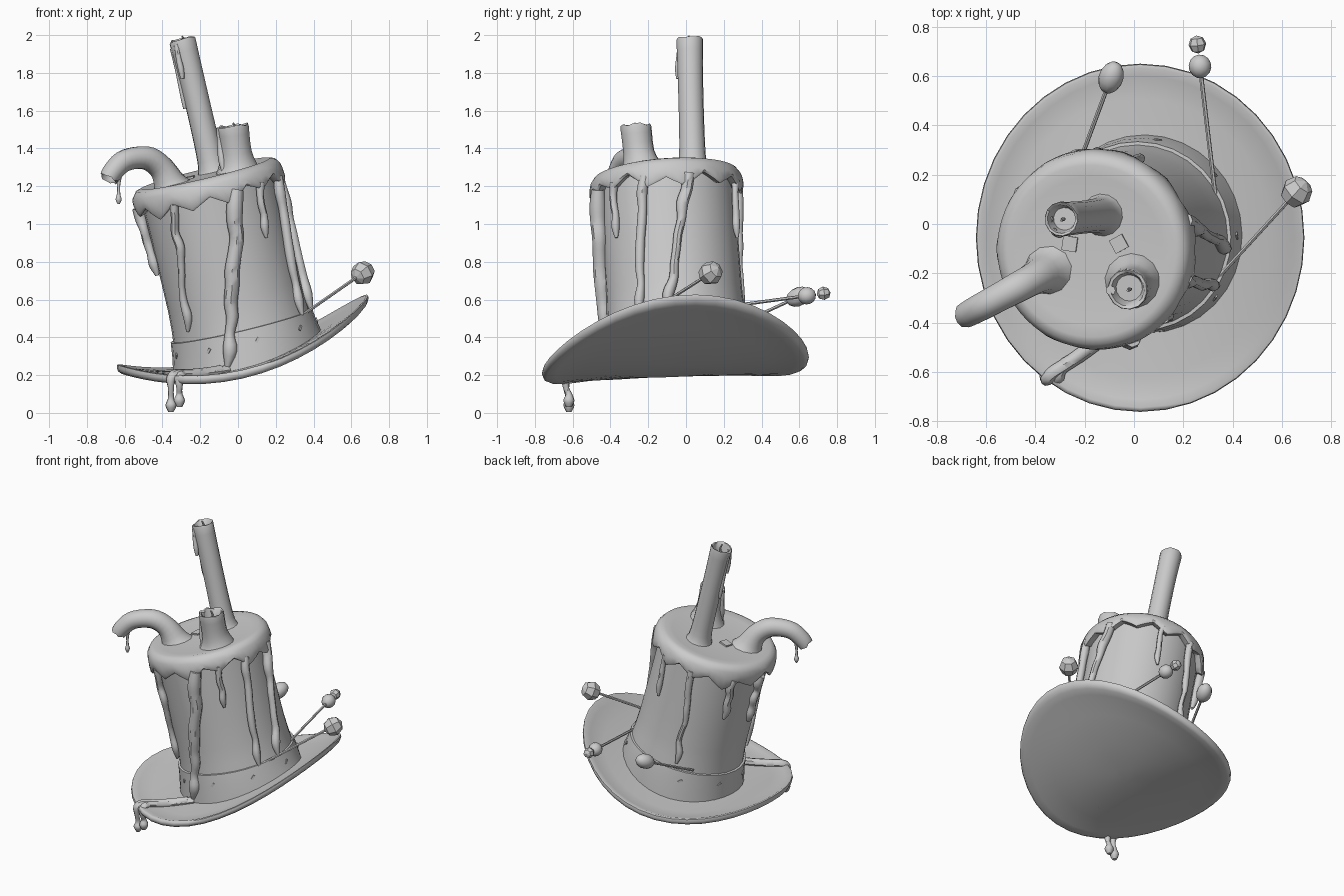
import bpy, bmesh, math, random
from mathutils import Vector, Matrix

if "Cube" in bpy.data.objects:
    bpy.data.objects.remove(bpy.data.objects["Cube"])

random.seed(4)
TAU = math.tau
wax = bpy.data.materials.new("warm_grey")
wax.diffuse_color = (0.6, 0.6, 0.6, 1)
wax.use_nodes = True
wax.node_tree.nodes["Principled BSDF"].inputs["Base Color"].default_value = wax.diffuse_color

BASE = Vector((0.05, -0.04, 0.33))              # crown base centre
AXIS = Vector((-0.225, -0.07, 0.94))            # crown lean
HEIGHT = AXIS.length
TILT = Matrix.Translation(BASE) @ Vector((0, 0, 1)).rotation_difference(AXIS).to_matrix().to_4x4()


def finish(name, bm, angle=40):
    bmesh.ops.recalc_face_normals(bm, faces=bm.faces)
    me = bpy.data.meshes.new(name)
    bm.to_mesh(me)
    bm.free()
    ob = bpy.data.objects.new(name, me)
    bpy.context.collection.objects.link(ob)
    me.materials.append(wax)
    bpy.ops.object.select_all(action='DESELECT')
    ob.select_set(True)
    bpy.context.view_layer.objects.active = ob
    if angle:
        bpy.ops.object.shade_smooth_by_angle(angle=math.radians(angle))
    return ob


def skin(name, rings, angle=40):
    """Join rings of points into a closed skin."""
    bm = bmesh.new()
    vs = [[bm.verts.new(p) for p in r] for r in rings]
    n = len(vs[0])
    for a, b in zip(vs, vs[1:]):
        for i in range(n):
            j = (i + 1) % n
            bm.faces.new((a[i], a[j], b[j], b[i]))
    bm.faces.new(vs[0])
    bm.faces.new(vs[-1])
    return finish(name, bm, angle)


def spline(pts, steps=4):
    """Catmull-Rom resampling; works on (x, y, z, radius) points."""
    pts = [Vector(p) for p in pts]
    p = [pts[0]] + pts + [pts[-1]]
    out = []
    for a, b, c, d in zip(p, p[1:], p[2:], p[3:]):
        for k in range(steps):
            t = k / steps
            out.append(0.5 * (2 * b + (c - a) * t + (2 * a - 5 * b + 4 * c - d) * t * t
                              + (3 * b - a - 3 * c + d) * t ** 3))
    return out + [pts[-1]]


def tube(name, pts, sides=8, steps=4, hollow=0):
    path = spline(pts, steps)
    pos = [p.to_3d() for p in path]
    rings, side = [], None
    for i, p in enumerate(path):
        t = (pos[min(i + 1, len(pos) - 1)] - pos[max(i - 1, 0)]).normalized()
        side = t.orthogonal() if side is None else side - t * side.dot(t)
        side.normalize()
        up = t.cross(side)

        def ring(scale, shift, jag=0):
            return [pos[i] + t * (shift + random.uniform(-jag, jag)) + p[3] * scale *
                    (side * math.cos(TAU * k / sides) + up * math.sin(TAU * k / sides))
                    for k in range(sides)]
        rings.append(ring(1, 0))
    if hollow:                                   # jagged lip and melted pool
        rings += [ring(0.96, 0.01, 0.01), ring(0.82, 0.006, 0.008), ring(0.65, -hollow)]
    return skin(name, rings, 45)


def brim_z(x, y):
    return 0.255 + 0.26 * x + 0.39 * x * x + (0.06 + 0.07 * x) * y


def crown_r(h):
    return 0.36 + 0.03 * max(0, 1 - h / 0.35) ** 2 + 0.008 * max(0, h - 0.6)


def on_crown(deg, h, out=0.0):
    a, r = math.radians(deg), crown_r(h) + out
    return TILT @ Vector((r * math.cos(a), r * math.sin(a), h))


# Curled brim: rounded-edge disc bent by brim_z
rings = []
for s, dz in [(.1, 0), (.4, 0), (.6, 0), (.8, .0), (.93, .002), (.975, .012), (.995, .008), (1, -.008),
              (.99, -.026), (.965, -.034), (.9, -.026), (.7, -.022), (.4, -.022), (.1, -.022)]:
    ring = []
    for k in range(40):
        c, d = math.cos(TAU * k / 40), math.sin(TAU * k / 40)
        x, y = 0.025 + 0.667 * s * c, -0.056 + 0.707 * s * d
        ring.append((x, y, brim_z(x, y) + dz))
    rings.append(ring)
skin("brim", rings, 60)


# Crown and hat band, with the foot trimmed to the brim
def wrap(heights, out):
    rings = []
    for j, h in enumerate(heights):
        ring = [on_crown(360 * k / 32, h, out) for k in range(32)]
        if j == 0:
            for p in ring:
                p.z = brim_z(p.x, p.y) - 0.01
        rings.append(ring)
    return rings


skin("crown", wrap([0, .1, .2, .3, .45, .6, .75, .9], 0))
rings = wrap([0, .06, .135], 0.014)
rings.append([on_crown(360 * k / 32, .137, -0.01) for k in range(32)])
skin("hat_band", rings)
for k in range(9):                               # small marks around the band
    bm = bmesh.new()
    bmesh.ops.create_cube(bm, size=1)
    c = on_crown(40 * k - 80, 0.07, 0.016)
    rot = TILT.to_3x3().to_4x4() @ Matrix.Rotation(math.radians(40 * k - 80), 4, 'Z') @ Matrix.Rotation(0.8, 4, 'X')
    bmesh.ops.transform(bm, matrix=Matrix.Translation(c) @ rot @ Matrix.Diagonal((.006, .03, .014, 1)), verts=bm.verts)
    finish("band_mark", bm, 0)

# Wax cap with a ragged, scalloped lower edge
N, rings = 72, []
edge = [0.125 + 0.012 * math.sin(3 * TAU * k / N + 1) + 0.012 * math.cos(5 * TAU * k / N)
        + 0.03 * (abs((k + 3) % 6 - 3) / 1.5 - 1) for k in range(N)]
for r, f, drop in [(.1, 0, .012), (.3, 0, .01), (.35, 0, .003), (.38, 0, .012), (.4, 0, .04), (.406, .5, .01),
                   (.409, .9, 0), (.4, 1, 0), (.36, .9, 0), (.3, .5, 0)]:
    rings.append([TILT @ Vector((r * math.cos(TAU * k / N), r * math.sin(TAU * k / N), HEIGHT - drop - f * edge[k]))
                  for k in range(N)])
skin("wax_cap", rings, 50)

# Wax runs down the crown: start angle, end angle, end height, thickness
for a0, a1, h1, w in [(-120, -138, .19, .022), (-68, -107, -.03, .036), (-45, -50, .58, .02), (-17, -31, .13, .024),
                      (18, -7, .14, .027), (70, 72, .56, .018), (103, 112, .18, .021),
                      (145, 147, .56, .024), (178, 183, .5, .026)]:
    pts, n = [], 3 + int((0.88 - h1) * 9)
    for i in range(n + 1):
        t = i / n
        h = 0.87 + (h1 - 0.87) * t
        wob = random.uniform(-2, 2) * (0 < i < n)
        r = w * (1.2 - 0.4 * t) * random.uniform(.8, 1.1)
        if i == n - 1:
            r = w * 1.1                          # swollen tip
        pts.append((*on_crown(a0 + (a1 - a0) * t + wob, h, 0.012 + 0.016 * (1 - t)), r if i < n else w * .4))
    tube("wax_run", pts, 8, 3)

# Long run that crosses the brim and hangs off its edge
for dx, tip in [(0, .02), (.045, .045)]:
    pts = [(x + dx * .8, y + dx * .5, brim_z(x, y) + .014, .028) for x, y in
           [(-.09, -.44), (-.17, -.495), (-.26, -.56), (-.33, -.605)]]
    x = -.355 + dx
    pts += [(x, -.632, .18, .026), (x, -.634, .13, .016), (x, -.62, tip + .055, .017),
            (x, -.62, tip + .02, .03), (x, -.62, tip - .015, .014)]
    tube("brim_wax_run", pts, 8, 3)

# Candles with flared feet
tube("tall_candle", [(-.12, .04, 1.24, .115), (-.135, .036, 1.30, .078), (-.17, .032, 1.45, .068),
                     (-.24, .024, 1.75, .067), (-.294, .02, 1.97, .071)], 14, 3, hollow=.05)
tube("short_candle", [(.005, -.23, 1.24, .14), (.0, -.235, 1.30, .108), (-.01, -.25, 1.38, .083),
                      (-.025, -.265, 1.51, .083)], 14, 3, hollow=.05)
tube("curled_candle", [(x, -.18 + (x + .33) * .54, z, r) for x, z, r in
                       [(-.345, 1.17, .13), (-.365, 1.22, .088), (-.405, 1.295, .068), (-.47, 1.345, .064),
                        (-.54, 1.35, .06), (-.61, 1.33, .058), (-.66, 1.28, .055), (-.68, 1.25, .052)]],
     12, 3, hollow=.04)
for x, y, z in [(-.29, .02, 1.93), (-.02, -.265, 1.47)]:
    tube("wick", [(x, y, z, .007), (x + .006, y, z + .035, .007), (x - .006, y - .006, z + .065, .005)], 6, 2)

# Drips on the candles
tube("tall_candle_drip", [(-.325, -.03, 1.95, .014), (-.315, -.038, 1.88, .014), (-.302, -.042, 1.82, .016),
                          (-.294, -.042, 1.77, .01)], 8, 3)
tube("tall_candle_drip", [(-.345, .02, 1.93, .016), (-.318, .02, 1.80, .012), (-.287, .02, 1.66, .015),
                          (-.282, .02, 1.61, .008)], 8, 3)
tube("short_candle_drip", [(-.095, -.27, 1.51, .02), (-.092, -.27, 1.42, .018), (-.085, -.28, 1.34, .02),
                           (-.075, -.29, 1.28, .012)], 8, 3)
tube("curled_candle_drip", [(-.63, -.345, 1.27, .02), (-.632, -.345, 1.21, .009), (-.632, -.345, 1.16, .009),
                            (-.632, -.345, 1.13, .016), (-.632, -.345, 1.105, .006)], 8, 3)

# Wax chips on the cap
for x, y, turn in [(-.26, -.08, -.15), (-.06, -.08, .5)]:
    bm = bmesh.new()
    bmesh.ops.create_cube(bm, size=1)
    c = TILT @ Vector((0, 0, HEIGHT))
    z = c.z + .24 * (x - c.x) + .075 * (y - c.y) - .012
    rot = TILT.to_3x3().to_4x4() @ Matrix.Rotation(turn, 4, 'Z')
    bmesh.ops.transform(bm, matrix=Matrix.Translation((x, y, z)) @ rot @ Matrix.Diagonal((.06, .06, .02, 1)),
                        verts=bm.verts)
    finish("wax_chip", bm, 0)


# Hat pins: stem plus beads
def bead(c, r, direction, stretch=1, segs=8, angle=0):
    bm = bmesh.new()
    bmesh.ops.create_uvsphere(bm, u_segments=segs, v_segments=max(4, segs // 2 + 1), radius=r)
    rot = Vector(direction).to_track_quat('Z', 'Y').to_matrix().to_4x4()
    bmesh.ops.transform(bm, matrix=Matrix.Translation(c) @ rot @ Matrix.Diagonal((1, 1, stretch, 1)), verts=bm.verts)
    finish("pin_bead", bm, angle)


for foot, head, beads in [
        ((.33, -.23, .51), (.66, .13, .74), [(0, .065, 1, 7, 0)]),
        ((-.225, .24, .45), (-.093, .595, .615), [(0, .05, 1.4, 12, 60)]),
        ((.33, .12, .55), (.268, .64, .62), [(0, .046, 1.05, 12, 60), (.09, .037, 1, 7, 0)])]:
    a, b = Vector(foot), Vector(head)
    d = (b - a).normalized()
    tube("pin_stem", [(*a, .009), (*b, .009)], 6, 1)
    for off, r, stretch, segs, ang in beads:
        bead(b + d * off, r, d, stretch, segs, ang)
